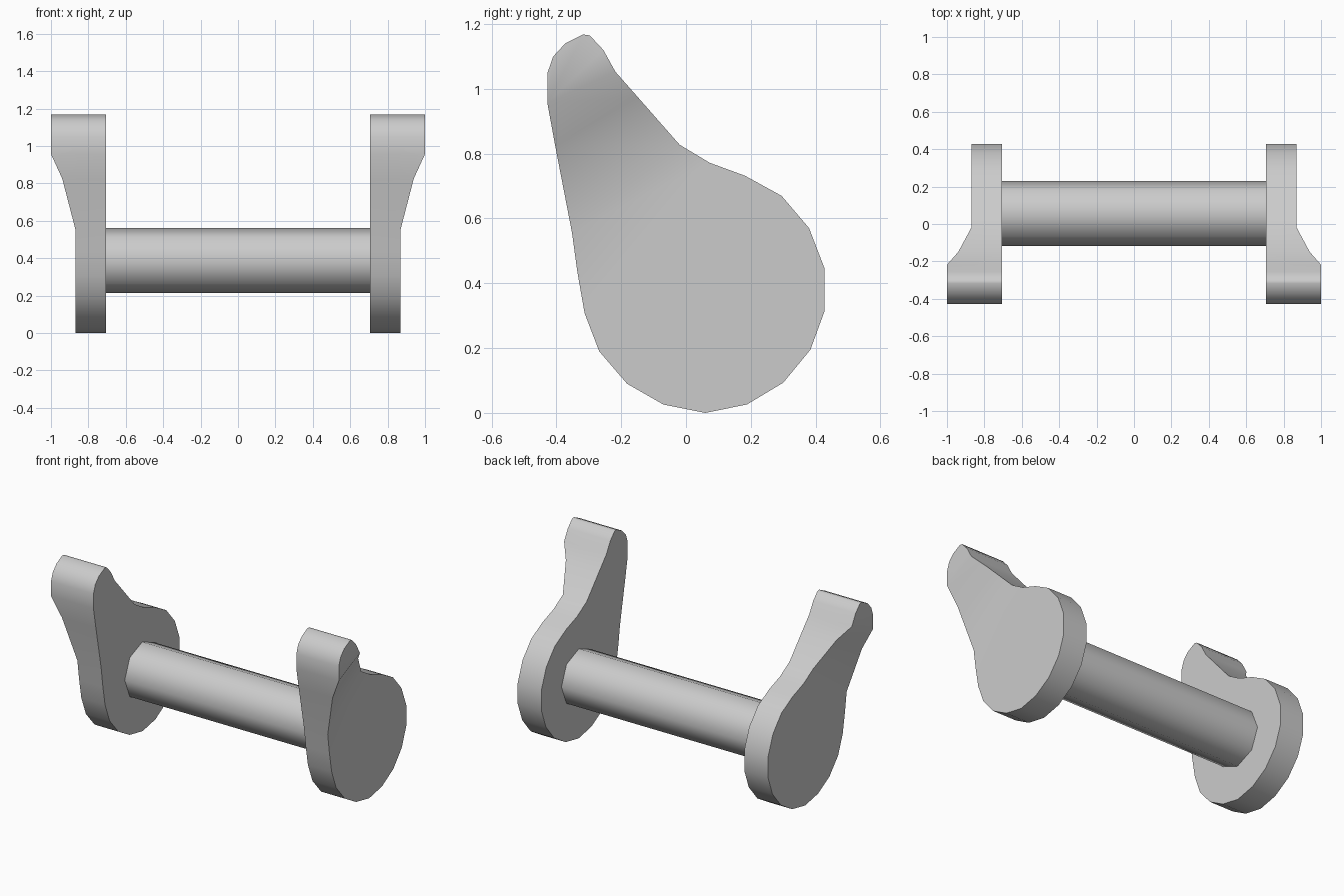
import bpy, bmesh, math

if "Cube" in bpy.data.objects:
    bpy.data.objects.remove(bpy.data.objects["Cube"])

SMOOTH = math.radians(50)


def finish(bm, name):
    bmesh.ops.recalc_face_normals(bm, faces=bm.faces)
    mesh = bpy.data.meshes.new(name)
    bm.to_mesh(mesh)
    bm.free()
    obj = bpy.data.objects.new(name, mesh)
    bpy.context.collection.objects.link(obj)
    bpy.ops.object.select_all(action='DESELECT')
    obj.select_set(True)
    bpy.context.view_layer.objects.active = obj
    bpy.ops.object.shade_smooth_by_angle(angle=SMOOTH)
    return obj


# End plate outline (y, z): round disc, then the arm up to its rounded tip
lower_right = [(0.06, 0.0), (0.188, 0.026), (0.30, 0.093), (0.384, 0.195),
               (0.428, 0.315), (0.428, 0.445), (0.38, 0.57), (0.295, 0.67),
               (0.182, 0.732), (0.073, 0.772), (-0.02, 0.828)]
tip = [(-0.218, 1.053), (-0.255, 1.12), (-0.297, 1.165), (-0.317, 1.168),
       (-0.373, 1.14), (-0.41, 1.10), (-0.428, 1.048), (-0.428, 0.957)]
lower_left = [(-0.352, 0.557), (-0.335, 0.433), (-0.313, 0.308),
              (-0.268, 0.19), (-0.182, 0.09), (-0.07, 0.026)]
flare_right, flare_left = (-0.15, 0.976), (-0.404, 0.826)

outline = ([(0.87, p) for p in lower_right] + [(0.94, flare_right)]
           + [(1.0, p) for p in tip] + [(0.94, flare_left)]
           + [(0.87, p) for p in lower_left])

bm = bmesh.new()
inner = [bm.verts.new((0.705, y, z)) for _, (y, z) in outline]
outer = [bm.verts.new((x, y, z)) for x, (y, z) in outline]
n = len(outline)
bm.faces.new(inner)
for i in range(n):
    j = (i + 1) % n
    bm.faces.new((inner[i], inner[j], outer[j], outer[i]))
# Outer side: disc, two flare strips, tip
a = len(lower_right) - 1
b = a + 2
c = b + len(tip) - 1
d = c + 2
bm.faces.new(outer[:a + 1] + outer[d:])
bm.faces.new((outer[a], outer[a + 1], outer[d - 1], outer[d]))
bm.faces.new((outer[a + 1], outer[b], outer[c], outer[d - 1]))
bm.faces.new(outer[b:c + 1])
plate = finish(bm, "end_plate")
plate.modifiers.new("mirror", 'MIRROR').use_mirror_merge = False

# Octagonal bar joining the plates
R, CY, CZ = 0.174, 0.056, 0.388
bm = bmesh.new()
rings = [[bm.verts.new((x, CY + R * math.cos(k * math.pi / 4),
                        CZ + R * math.sin(k * math.pi / 4)))
          for k in range(8)] for x in (-0.705, 0.705)]
for k in range(8):
    m = (k + 1) % 8
    bm.faces.new((rings[0][k], rings[0][m], rings[1][m], rings[1][k]))
for ring in rings:
    bm.faces.new(ring)
finish(bm, "cross_bar")
